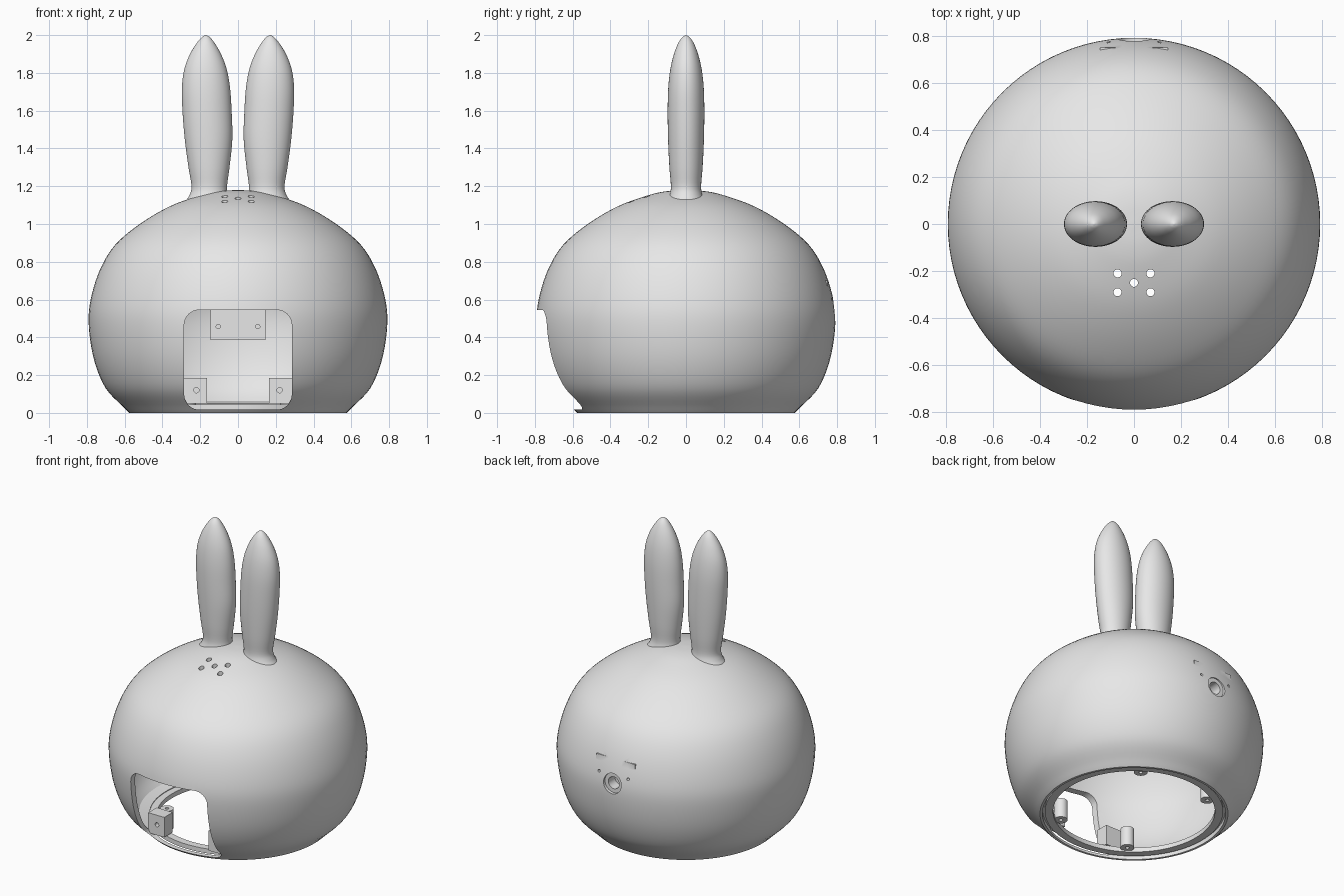
import bpy, bmesh, math
from mathutils import Vector, Matrix

cube = bpy.data.objects.get("Cube")
if cube:
    bpy.data.objects.remove(cube, do_unlink=True)

grey = bpy.data.materials.new("plain_grey")
grey.use_nodes = True
grey.diffuse_color = (0.8, 0.8, 0.8, 1)
grey.node_tree.nodes["Principled BSDF"].inputs["Base Color"].default_value = (0.8, 0.8, 0.8, 1)


def finish(bm, name):
    bmesh.ops.recalc_face_normals(bm, faces=bm.faces)
    mesh = bpy.data.meshes.new(name)
    bm.to_mesh(mesh)
    bm.free()
    mesh.materials.append(grey)
    obj = bpy.data.objects.new(name, mesh)
    bpy.context.collection.objects.link(obj)
    return obj


def spline(points, steps=5):
    """Smooth curve through a few points."""
    p = [Vector(q) for q in points]
    p = [2 * p[0] - p[1]] + p + [2 * p[-1] - p[-2]]
    out = []
    for a, b, c, d in zip(p, p[1:], p[2:], p[3:]):
        for i in range(steps):
            t = i / steps
            out.append(b + (c - a) * t / 2 + (2 * a - 5 * b + 4 * c - d) * t**2 / 2
                       + (3 * b - a - 3 * c + d) * t**3 / 2)
    return out + [p[-2]]


def lathe(name, profile, steps=96, at=(0, 0, 0)):
    """Spin a closed outline around the vertical axis."""
    bm = bmesh.new()
    vs = [bm.verts.new((r, 0, z)) for r, z in profile]
    edges = [bm.edges.new(pair) for pair in zip(vs, vs[1:] + vs[:1])]
    bmesh.ops.spin(bm, geom=vs + edges, cent=(0, 0, 0), axis=(0, 0, 1),
                   angle=math.tau, steps=steps, use_merge=True)
    bmesh.ops.remove_doubles(bm, verts=bm.verts, dist=1e-5)
    bmesh.ops.translate(bm, verts=bm.verts, vec=at)
    return finish(bm, name)


def box(name, lo, hi):
    bm = bmesh.new()
    bmesh.ops.create_cube(bm, size=1)
    lo, hi = Vector(lo), Vector(hi)
    for v in bm.verts:
        v.co = (lo + hi) / 2 + v.co * (hi - lo)
    return finish(bm, name)


def rod(name, centre, radius, length, axis="Z"):
    bm = bmesh.new()
    turn = Matrix.Rotation(math.pi / 2, 4, "X") if axis == "Y" else Matrix()
    bmesh.ops.create_cone(bm, cap_ends=True, segments=32, radius1=radius, radius2=radius,
                          depth=length, matrix=Matrix.Translation(centre) @ turn)
    return finish(bm, name)


def combine(target, tool, operation):
    mod = target.modifiers.new("combine", "BOOLEAN")
    mod.operation, mod.solver, mod.object = operation, "EXACT", tool
    bpy.context.view_layer.objects.active = target
    bpy.ops.object.modifier_apply(modifier=mod.name)
    bpy.data.objects.remove(tool, do_unlink=True)


# Hollow body with an inward flange at its open base
outer = spline([(.575, 0), (.605, .03), (.70, .13), (.762, .28), (.79, .46), (.78, .6),
                (.73, .76), (.65, .89), (.52, 1.0), (.36, 1.094), (.2, 1.152),
                (.1, 1.174), (0, 1.18)])
inner = [(p.x * .945, .05 + (p.y - .05) * .955) for p in reversed(outer) if p.y > .06]
base = [(.54, .05), (.54, .03), (.56, .03), (.56, 0)]
body = lathe("body_shell", [(max(p.x, 0), p.y) for p in outer] + inner + base)

# Rounded front hatch
bm = bmesh.new()
loop = []
for cx, cz, start in ((.205, .465, 0), (-.205, .465, 90), (-.205, .097, 180), (.205, .097, 270)):
    for i in range(9):
        a = math.radians(start + i * 90 / 8)
        loop.append(bm.verts.new((cx + .08 * math.cos(a), -1, cz + .08 * math.sin(a))))
face = bm.faces.new(loop)
ext = bmesh.ops.extrude_face_region(bm, geom=[face], use_keep_orig=True)["geom"]
bmesh.ops.translate(bm, verts=[g for g in ext if isinstance(g, bmesh.types.BMVert)], vec=(0, .55, 0))
combine(body, finish(bm, "hatch_cutter"), "DIFFERENCE")

# Inner mounting blocks
combine(body, box("socket_block", (-.145, .66, .385), (.145, .75, .70)), "UNION")
for s in (-1, 1):
    xs = sorted((s * .165, s * .285))
    combine(body, box("hatch_block", (xs[0], -.55, .05), (xs[1], -.46, .185)), "UNION")

# Screw holes, rear socket and top sound holes
holes = [rod("hole", (0, .85, .547), .066, .16, "Y"), rod("hole", (0, .8, .547), .04, .2, "Y")]
for s in (-1, 1):
    holes += [rod("hole", (s * .108, .8, .6), .009, .16, "Y"),
              rod("hole", (s * .105, .66, .457), .011, .08, "Y"),
              rod("hole", (s * .22, -.53, .12), .014, .1, "Y")]
    holes += [rod("hole", (s * .07, y, 1.1), .017, .4) for y in (-.21, -.29)]
holes.append(rod("hole", (0, -.25, 1.1), .017, .4))
for hole in holes:
    combine(body, hole, "DIFFERENCE")

# Base ring and hollow posts
parts = [body, lathe("base_ring", [(.495, .015), (.545, .015), (.545, .045), (.495, .045)])]
for x in (-.265, .265):
    for y in (-.38, .38):
        parts.append(lathe("mounting_post", [(.012, .025), (.042, .025), (.042, .155), (.012, .155)],
                           32, at=(x, y, 0)))

# Ears: rows of height, inner edge, outer edge, half depth
rows = spline([(1.125, .035, .275, .1), (1.155, .052, .256, .087), (1.2, .058, .246, .08),
               (1.3, .045, .262, .088), (1.45, .03, .282, .095), (1.6, .034, .294, .097),
               (1.72, .042, .297, .094), (1.82, .06, .284, .083), (1.9, .09, .254, .064),
               (1.96, .125, .217, .04), (1.99, .15, .19, .018), (2.0, .168, .172, .002)], 4)
for side, s in (("left", 1), ("right", -1)):
    bm = bmesh.new()
    rings = []
    for z, near, far, depth in rows:
        rings.append([bm.verts.new((s * ((near + far) / 2 + (far - near) / 2 * math.cos(k * math.tau / 48)),
                                    depth * math.sin(k * math.tau / 48), z)) for k in range(48)])
    for low, high in zip(rings, rings[1:]):
        for k in range(48):
            n = (k + 1) % 48
            bm.faces.new((low[k], low[n], high[n], high[k]))
    bm.faces.new(rings[0])
    bm.faces.new(rings[-1])
    parts.append(finish(bm, side + "_ear"))

# Smooth curved surfaces, crisp edges
bpy.context.view_layer.update()
bpy.ops.object.select_all(action="DESELECT")
for part in parts:
    part.select_set(True)
bpy.context.view_layer.objects.active = body
bpy.ops.object.shade_smooth_by_angle(angle=math.radians(30))
